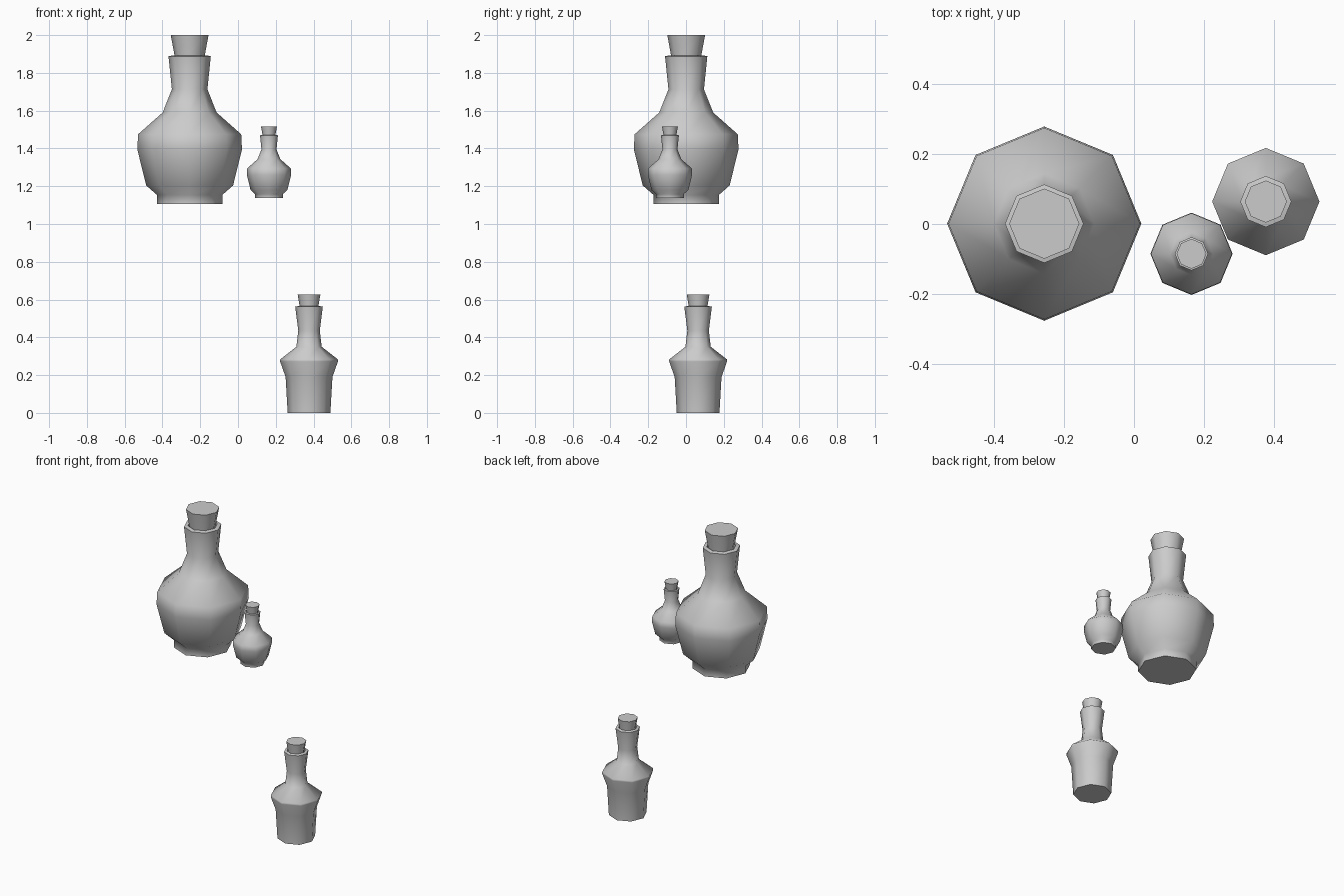
import bpy, bmesh, math

if "Cube" in bpy.data.objects:
    bpy.data.objects.remove(bpy.data.objects["Cube"])

SIDES = 8


def lathe(name, profile, location, scale=1.0):
    """Revolve (radius, height) points into a capped eight-sided solid."""
    bm = bmesh.new()
    rings = []
    for r, z in profile:
        rings.append([bm.verts.new((scale * r * math.cos(2 * math.pi * i / SIDES),
                                    scale * r * math.sin(2 * math.pi * i / SIDES),
                                    scale * z)) for i in range(SIDES)])
    for low, high in zip(rings, rings[1:]):
        for i in range(SIDES):
            j = (i + 1) % SIDES
            bm.faces.new((low[i], low[j], high[j], high[i]))
    bm.faces.new(rings[0][::-1])
    bm.faces.new(rings[-1])
    mesh = bpy.data.meshes.new(name)
    bm.to_mesh(mesh)
    bm.free()
    obj = bpy.data.objects.new(name, mesh)
    bpy.context.collection.objects.link(obj)
    obj.location = location
    # Smooth walls, crisp rims and caps
    bpy.ops.object.select_all(action='DESELECT')
    obj.select_set(True)
    bpy.context.view_layer.objects.active = obj
    bpy.ops.object.shade_smooth_by_angle(angle=math.radians(62))
    return obj


def bottle(name, glass, cork, location, scale=1.0):
    lathe(name + "_glass", glass, location, scale)
    lathe(name + "_cork", cork, location, scale)


# Round flask: foot, belly, shoulder, flared neck, lip
round_glass = [(0.173, 0), (0.173, 0.048), (0.23, 0.098), (0.277, 0.289),
               (0.273, 0.369), (0.143, 0.484), (0.094, 0.607),
               (0.112, 0.782), (0.088, 0.787), (0.083, 0.765)]
round_cork = [(0.076, 0.75), (0.082, 0.797), (0.1, 0.894)]

# Shouldered bottle: tapered body, sharp shoulder, long neck, lip
tall_glass = [(0.113, 0), (0.124, 0.19), (0.153, 0.272), (0.153, 0.283),
              (0.067, 0.35), (0.057, 0.435), (0.073, 0.562),
              (0.055, 0.566), (0.052, 0.55)]
tall_cork = [(0.047, 0.54), (0.051, 0.573), (0.06, 0.626)]

bottle("large_flask", round_glass, round_cork, (-0.256, 0.001, 1.106))
bottle("small_flask", round_glass, round_cork, (0.164, -0.085, 1.138), 0.4235)
bottle("tall_bottle", tall_glass, tall_cork, (0.376, 0.064, 0))
